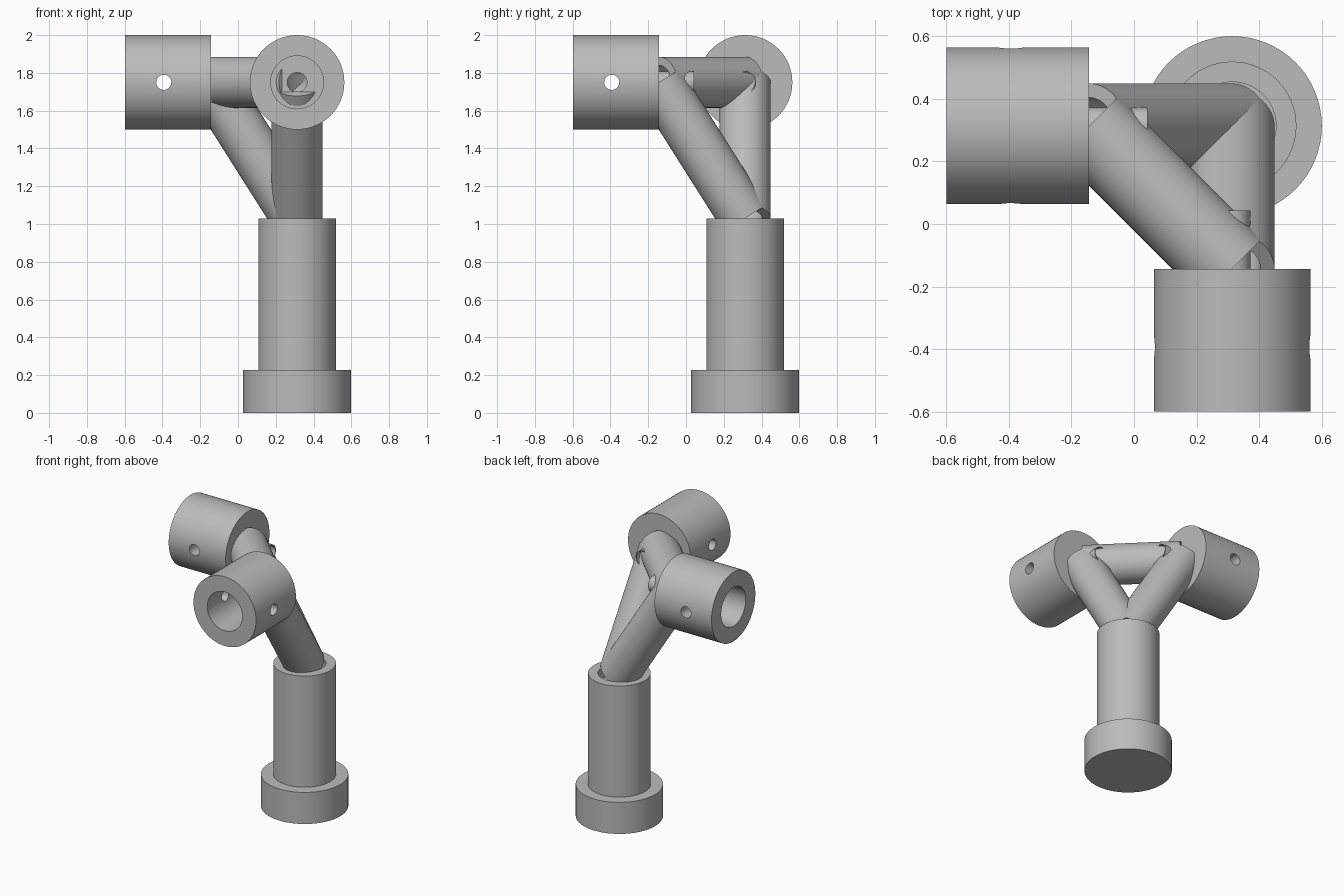
import bpy, bmesh, math
from mathutils import Vector

if "Cube" in bpy.data.objects:
    bpy.data.objects.remove(bpy.data.objects["Cube"], do_unlink=True)

grey = bpy.data.materials.new("plain_grey")
grey.use_nodes = True
grey.diffuse_color = (0.5, 0.5, 0.5, 1)
grey.node_tree.nodes["Principled BSDF"].inputs["Base Color"].default_value = (0.5, 0.5, 0.5, 1)

AXIS = 0.313      # offset of every socket axis from the middle
TOP = 1.75        # height of the two level sockets
FACE = -0.143     # inner face of the level sockets
POST_TOP = 1.03


def lathe(name, profile, origin, direction, closed=True, steps=64):
    """Turn a (radius, height) profile round an axis that starts at origin."""
    bm = bmesh.new()
    verts = [bm.verts.new((r, 0, h)) for r, h in profile]
    pairs = list(zip(verts, verts[1:]))
    if closed:
        pairs.append((verts[-1], verts[0]))
    edges = [bm.edges.new(p) for p in pairs]
    bmesh.ops.spin(bm, geom=verts + edges, cent=(0, 0, 0), axis=(0, 0, 1),
                   angle=math.tau, steps=steps, use_duplicate=False)
    bmesh.ops.remove_doubles(bm, verts=bm.verts, dist=0.0001)
    bmesh.ops.recalc_face_normals(bm, faces=bm.faces)
    mesh = bpy.data.meshes.new(name)
    bm.to_mesh(mesh)
    bm.free()
    mesh.materials.append(grey)
    obj = bpy.data.objects.new(name, mesh)
    bpy.context.collection.objects.link(obj)
    obj.rotation_mode = 'QUATERNION'
    obj.rotation_quaternion = Vector(direction).to_track_quat('Z', 'Y')
    obj.location = origin
    return obj


def activate(obj):
    bpy.ops.object.select_all(action='DESELECT')
    obj.select_set(True)
    bpy.context.view_layer.objects.active = obj


def smooth(obj):
    activate(obj)
    bpy.ops.object.shade_smooth_by_angle(angle=math.radians(30))


def tube(name, start, end, outer, inner):
    """Open tube with square-cut ends."""
    start, end = Vector(start), Vector(end)
    length = (end - start).length
    obj = lathe(name, [(outer, 0), (outer, length), (inner, length), (inner, 0)],
                start, end - start)
    smooth(obj)
    return obj


def socket(name, origin, direction, across):
    """Blind sleeve with a screw hole in its floor and a pin hole across it."""
    obj = lathe(name, [(0.053, 0), (0.25, 0), (0.25, 0.455), (0.14, 0.455),
                       (0.14, 0.08), (0.053, 0.08)], origin, direction)
    across = Vector(across)
    centre = Vector(origin) + Vector(direction) * 0.25
    cutter = lathe(name + "_cutter", [(0, -0.4), (0.04, -0.4), (0.04, 0.4), (0, 0.4)],
                   centre, across, closed=False, steps=32)
    cutter.hide_render = True
    mod = obj.modifiers.new("pin_hole", 'BOOLEAN')
    mod.operation = 'DIFFERENCE'
    mod.solver = 'EXACT'
    mod.object = cutter
    activate(obj)
    bpy.ops.object.modifier_apply(modifier=mod.name)
    bpy.data.objects.remove(cutter, do_unlink=True)
    smooth(obj)


# Upright post with wide foot and shallow bore in the top
post = lathe("post", [(0, 0), (0.286, 0), (0.286, 0.228), (0.205, 0.228),
                      (0.205, POST_TOP), (0.14, POST_TOP), (0.14, 0.95), (0, 0.95)],
             (AXIS, AXIS, 0), (0, 0, 1), closed=False)
smooth(post)

# Two level sockets at right angles
right_end = Vector((FACE, AXIS, TOP))
front_end = Vector((AXIS, FACE, TOP))
post_end = Vector((AXIS, AXIS, POST_TOP))
socket("right_socket", right_end, (-1, 0, 0), (0, 1, 0))
socket("front_socket", front_end, (0, -1, 0), (1, 0, 0))

# Hollow struts joining the three sockets
tube("level_strut", right_end, front_end, 0.135, 0.09)
tube("right_strut", right_end, post_end, 0.135, 0.09)
tube("front_strut", front_end, post_end, 0.135, 0.09)

# Thin screw sleeves running through the socket floors
for name, end, axis in (("right_screw_sleeve", right_end, Vector((1, 0, 0))),
                        ("front_screw_sleeve", front_end, Vector((0, 1, 0)))):
    tube(name, end - axis * 0.079, end + axis * 0.186, 0.058, 0.052)
